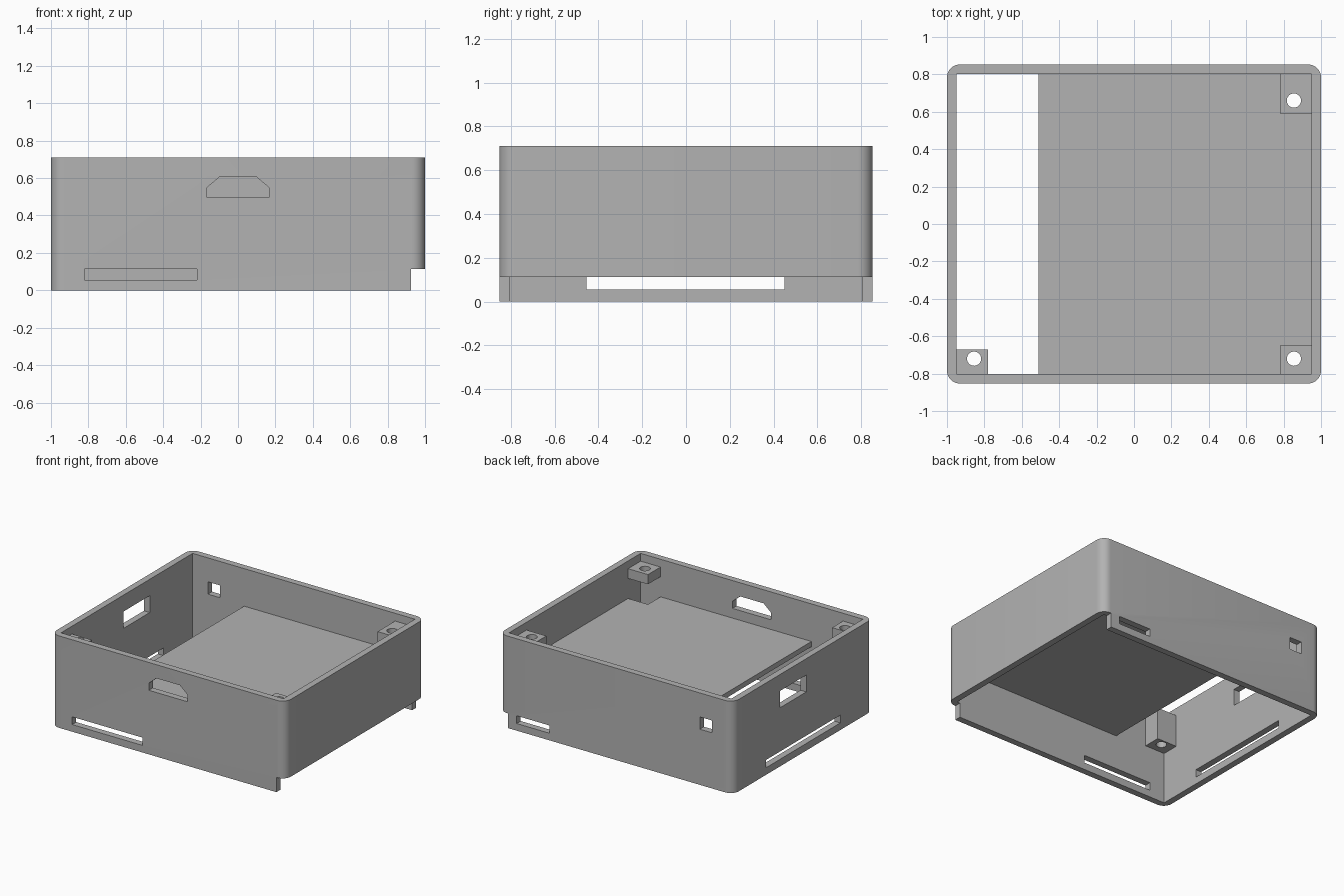
import bpy, bmesh, math
from mathutils import Vector

default = bpy.data.objects.get("Cube")
if default:
    bpy.data.objects.remove(default, do_unlink=True)

# Single grey plastic
grey = bpy.data.materials.new("grey_plastic")
grey.use_nodes = True
color = (0.45, 0.45, 0.45, 1)
grey.diffuse_color = color
grey.node_tree.nodes["Principled BSDF"].inputs["Base Color"].default_value = color


def prism(name, outline, start, depth):
    """Extrude a closed 3D outline along a depth vector."""
    bm = bmesh.new()
    face = bm.faces.new([bm.verts.new(Vector(p) + Vector(start)) for p in outline])
    new = bmesh.ops.extrude_face_region(bm, geom=[face])["geom"]
    bmesh.ops.translate(bm, vec=depth,
                        verts=[v for v in new if isinstance(v, bmesh.types.BMVert)])
    bmesh.ops.recalc_face_normals(bm, faces=bm.faces)
    mesh = bpy.data.meshes.new(name)
    bm.to_mesh(mesh)
    bm.free()
    mesh.materials.append(grey)
    obj = bpy.data.objects.new(name, mesh)
    bpy.context.collection.objects.link(obj)
    return obj


def box(name, x, y, z):
    base = [(x[0], y[0], z[0]), (x[1], y[0], z[0]), (x[1], y[1], z[0]), (x[0], y[1], z[0])]
    return prism(name, base, (0, 0, 0), (0, 0, z[1] - z[0]))


def select(obj):
    bpy.ops.object.select_all(action="DESELECT")
    obj.select_set(True)
    bpy.context.view_layer.objects.active = obj


def cut(obj, cutter):
    """Subtract the cutter, then discard it."""
    mod = obj.modifiers.new("cut", "BOOLEAN")
    mod.operation, mod.solver, mod.object = "DIFFERENCE", "EXACT", cutter
    cutter.hide_render = True
    select(obj)
    bpy.ops.object.modifier_apply(modifier=mod.name)
    bpy.data.objects.remove(cutter, do_unlink=True)


# Outer dimensions and inner cavity
W, D, H, R = 1.0, 0.853, 0.71, 0.07
IX, IY = 0.95, 0.803

# Case wall: rounded rectangle, hollow through its full height
outline = []
for i, (sx, sy) in enumerate([(1, 1), (-1, 1), (-1, -1), (1, -1)]):
    for k in range(9):
        a = math.pi / 2 * (i + k / 8)
        outline.append((sx * (W - R) + R * math.cos(a), sy * (D - R) + R * math.sin(a), 0))
case = prism("case_wall", outline, (0, 0, 0), (0, 0, H))
cut(case, box("cavity_cutter", (-IX, IX), (-IY, IY), (-1, 2)))

# Open lower edge of the right-hand wall
cut(case, box("lower_edge_cutter", (0.925, 2), (-2, 2), (-1, 0.113)))

# Vent slots and rectangular ports
SLOT = (0.055, 0.115)
FRONT, BACK, SIDE = (-1, -0.7), (0.7, 1), (-1.2, -0.8)
openings = [
    ("front_slot", (-0.82, -0.22), FRONT, SLOT),
    ("back_slot", (0.57, 0.85), BACK, SLOT),
    ("side_slot", SIDE, (-0.455, 0.45), SLOT),
    ("back_port", (-0.82, -0.715), BACK, (0.43, 0.525)),
    ("side_port", SIDE, (-0.04, 0.28), (0.453, 0.583)),
]
for name, x, y, z in openings:
    cut(case, box(name + "_cutter", x, y, z))

# Front port with chamfered upper corners
port = [(-0.165, 0, 0.495), (0.165, 0, 0.495), (0.165, 0, 0.55),
        (0.1, 0, 0.605), (-0.1, 0, 0.605), (-0.165, 0, 0.55)]
cut(case, prism("front_port_cutter", port, (0, -1, 0), (0, 0.3, 0)))
select(case)
bpy.ops.object.shade_smooth_by_angle(angle=math.radians(30))

# Inner shelf, notched around two of the screw posts
NX, NB, NF = 0.78, 0.59, -0.65
shelf = [(-0.51, -IY, 0), (NX, -IY, 0), (NX, NF, 0), (IX, NF, 0),
         (IX, NB, 0), (NX, NB, 0), (NX, IY, 0), (-0.51, IY, 0)]
prism("inner_shelf", shelf, (0, 0, 0.38), (0, 0, 0.04))

# Screw posts with round through holes
TOP = 0.65
posts = [
    ("back_left_post", (NX, IX), (NB, IY), 0.575, (0.855, 0.66)),
    ("front_left_post", (NX, IX), (-IY, NF), 0.575, (0.855, -0.72)),
    ("front_right_post", (-IX, -NX), (-IY, -0.67), 0.4, (-0.855, -0.72)),
]
for name, x, y, bottom, (cx, cy) in posts:
    post = box(name, x, y, (bottom, TOP))
    ring = [(0.038 * math.cos(math.tau * k / 32), 0.038 * math.sin(math.tau * k / 32), 0)
            for k in range(32)]
    cut(post, prism("screw_hole_cutter", ring, (cx, cy, 0), (0, 0, 1)))
    select(post)
    bpy.ops.object.shade_smooth_by_angle(angle=math.radians(30))
